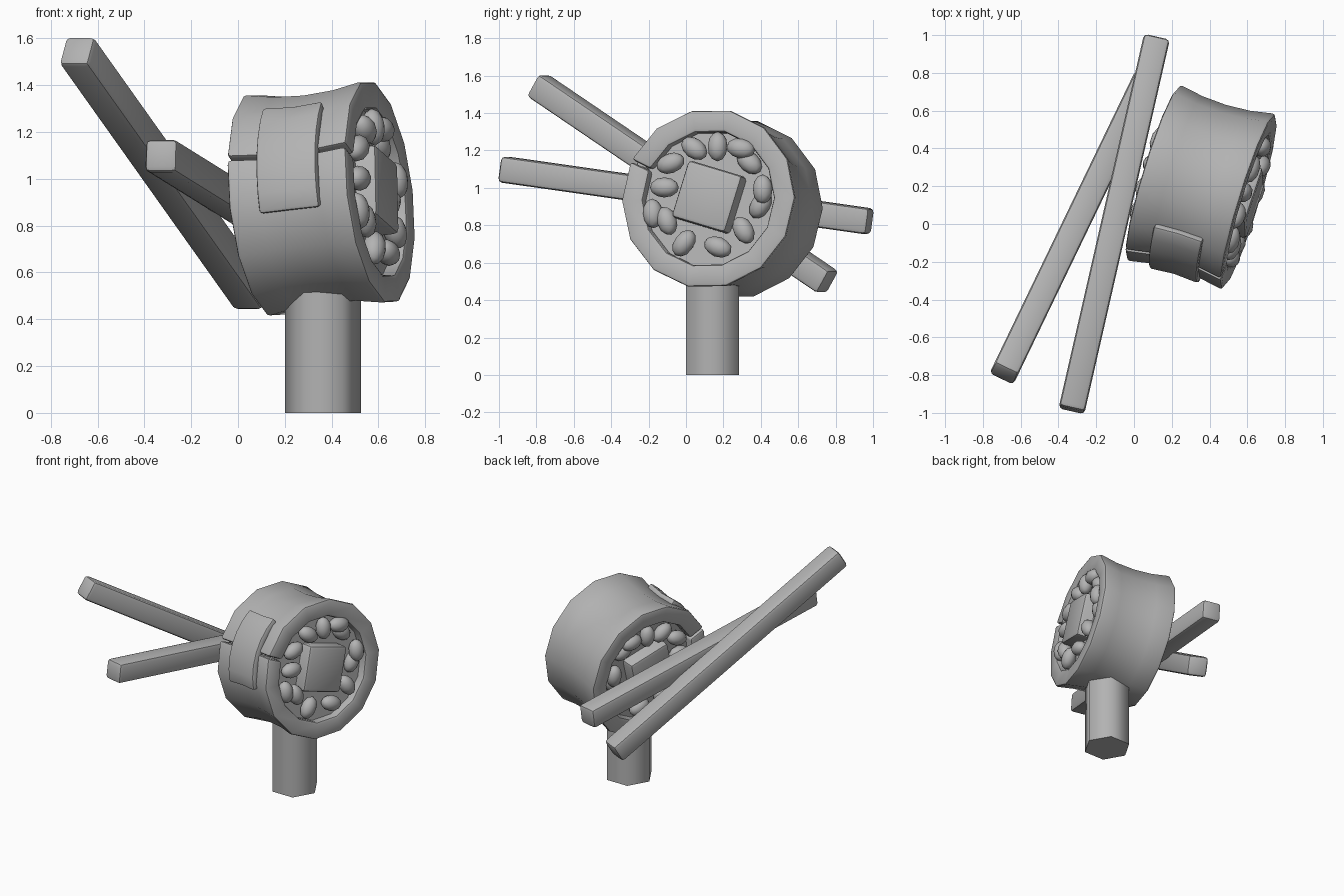
import bpy, bmesh, math
from math import radians, cos, sin, pi
from mathutils import Matrix, Vector

if "Cube" in bpy.data.objects:
    bpy.data.objects.remove(bpy.data.objects["Cube"])

grey = bpy.data.materials.new("plain grey")
grey.use_nodes = True
colour = (0.45, 0.45, 0.45, 1)
grey.diffuse_color = colour
next(n for n in grey.node_tree.nodes
     if n.type == 'BSDF_PRINCIPLED').inputs["Base Color"].default_value = colour


def finish(bm, name, matrix, bevel=0, smooth=40):
    """Bevel hard edges, shade smooth and place the part."""
    bmesh.ops.recalc_face_normals(bm, faces=bm.faces)
    if bevel:
        hard = [e for e in bm.edges if e.calc_face_angle(0) > radians(32)]
        bmesh.ops.bevel(bm, geom=hard, offset=bevel, segments=2,
                        profile=0.5, affect='EDGES', clamp_overlap=True)
    for f in bm.faces:
        f.smooth = True
    for e in bm.edges:
        e.smooth = e.calc_face_angle(0) < radians(smooth)
    mesh = bpy.data.meshes.new(name)
    bm.to_mesh(mesh)
    bm.free()
    mesh.materials.append(grey)
    obj = bpy.data.objects.new(name, mesh)
    obj.matrix_world = matrix
    bpy.context.collection.objects.link(obj)
    return obj


def sweep(sections):
    """Join closed cross-sections into a capped solid."""
    bm = bmesh.new()
    rings = [[bm.verts.new(p) for p in s] for s in sections]
    n = len(rings[0])
    for a, b in zip(rings, rings[1:]):
        for i in range(n):
            j = (i + 1) % n
            bm.faces.new((a[i], a[j], b[j], b[i]))
    bm.faces.new(rings[0])
    bm.faces.new(rings[-1])
    return bm


def polar(x, r, angle):
    return Vector((x, r * cos(angle), r * sin(angle)))


def box(name, size, matrix, bevel):
    bm = bmesh.new()
    bmesh.ops.create_cube(bm, size=1)
    bmesh.ops.scale(bm, vec=size, verts=bm.verts)
    return finish(bm, name, matrix, bevel)


# Roll frame: local x runs along the roll's axis
axis = Vector((0.95, -0.29, 0.11)).normalized()
side = Vector((0, 0, 1)).cross(axis).normalized()
up = axis.cross(side)
roll = Matrix((axis, side, up)).transposed().to_4x4()
roll.translation = (0.355, 0.195, 0.915)
HALF = 0.268
SEAM = radians(155)

# Outer wrap: a waisted tube, open along a thin seam
stations = [HALF * t for t in (-1, -0.5, 0, 0.5, 1)]
gap = radians(0.8)
sections = []
for i in range(15):
    a = SEAM + gap + (2 * pi - 2 * gap) * i / 14
    outer = [polar(x, 0.455 + 0.032 * (x / HALF) ** 2, a) for x in stations]
    inner = [polar(x, 0.365, a) for x in reversed(stations)]
    sections.append(outer + inner)
finish(sweep(sections), "outer_wrap", roll, 0.018)

# Curved patch covering the middle of the seam
sections = []
for i in range(7):
    a = SEAM + radians(-31 + 62 * i / 6)
    sections.append([polar(x, r, a) for x, r in
                     ((-0.135, 0.43), (-0.135, 0.492), (0, 0.482),
                      (0.135, 0.492), (0.135, 0.43))])
finish(sweep(sections), "seam_patch", roll, 0.015)

# Recessed filling
bm = bmesh.new()
bmesh.ops.create_cone(bm, cap_ends=True, segments=28, radius1=0.39,
                      radius2=0.39, depth=2 * (HALF - 0.06),
                      matrix=Matrix.Rotation(pi / 2, 4, 'Y'))
finish(bm, "filling", roll)

# Square core running through the roll
box("square_core", (2 * HALF + 0.065, 0.318, 0.318),
    roll @ Matrix.Translation((0, 0, 0.008)) @ Matrix.Rotation(radians(-16), 4, 'X'),
    0.022)

# Grains around the core at both ends: across, up, turn
grains = [(0.04, 0.28, 90), (0.17, 0.27, -10), (0.30, 0.05, 92), (0.20, -0.17, 120),
          (0.06, -0.26, -20), (-0.13, -0.24, 55), (-0.23, -0.12, 110),
          (-0.31, -0.08, 95), (-0.25, 0.06, 0), (-0.22, 0.19, 20),
          (-0.09, 0.27, 145), (0.28, -0.03, 60), (0.21, 0.2, 140)]
for end in (1, -1):
    name = "front_grain" if end > 0 else "back_grain"
    for k, (y, z, turn) in enumerate(grains):
        bm = bmesh.new()
        bmesh.ops.create_icosphere(bm, subdivisions=2, radius=1)
        bmesh.ops.scale(bm, vec=(0.05, 0.08, 0.054), verts=bm.verts)
        depth = HALF - (0.015 if k < 11 else 0.05)
        place = Matrix.Translation((end * depth, y, z)) @ \
            Matrix.Rotation(radians(turn), 4, 'X')
        finish(bm, name, roll @ place)

# Six-sided stand
bm = bmesh.new()
bmesh.ops.create_cone(bm, cap_ends=True, segments=6, radius1=0.163,
                      radius2=0.163, depth=0.52)
stand = finish(bm, "stand", Matrix.Translation((0.363, 0.142, 0.26)), smooth=65)
xs = [v.co.x for v in stand.data.vertices]
if max(xs) < 0.16:      # keep two corners pointing along x
    stand.data.transform(Matrix.Rotation(pi / 6, 4, 'Z'))

# Pair of square sticks
for name, start, end in (
        ("upper_stick", (-0.69, -0.795, 1.55), (0.06, 0.76, 0.495)),
        ("lower_stick", (-0.33, -0.985, 1.10), (0.12, 0.985, 0.82))):
    a, b = Vector(start), Vector(end)
    place = (b - a).to_track_quat('Y', 'Z').to_matrix().to_4x4()
    place.translation = (a + b) / 2
    box(name, (0.14, (b - a).length, 0.14), place, 0.022)
